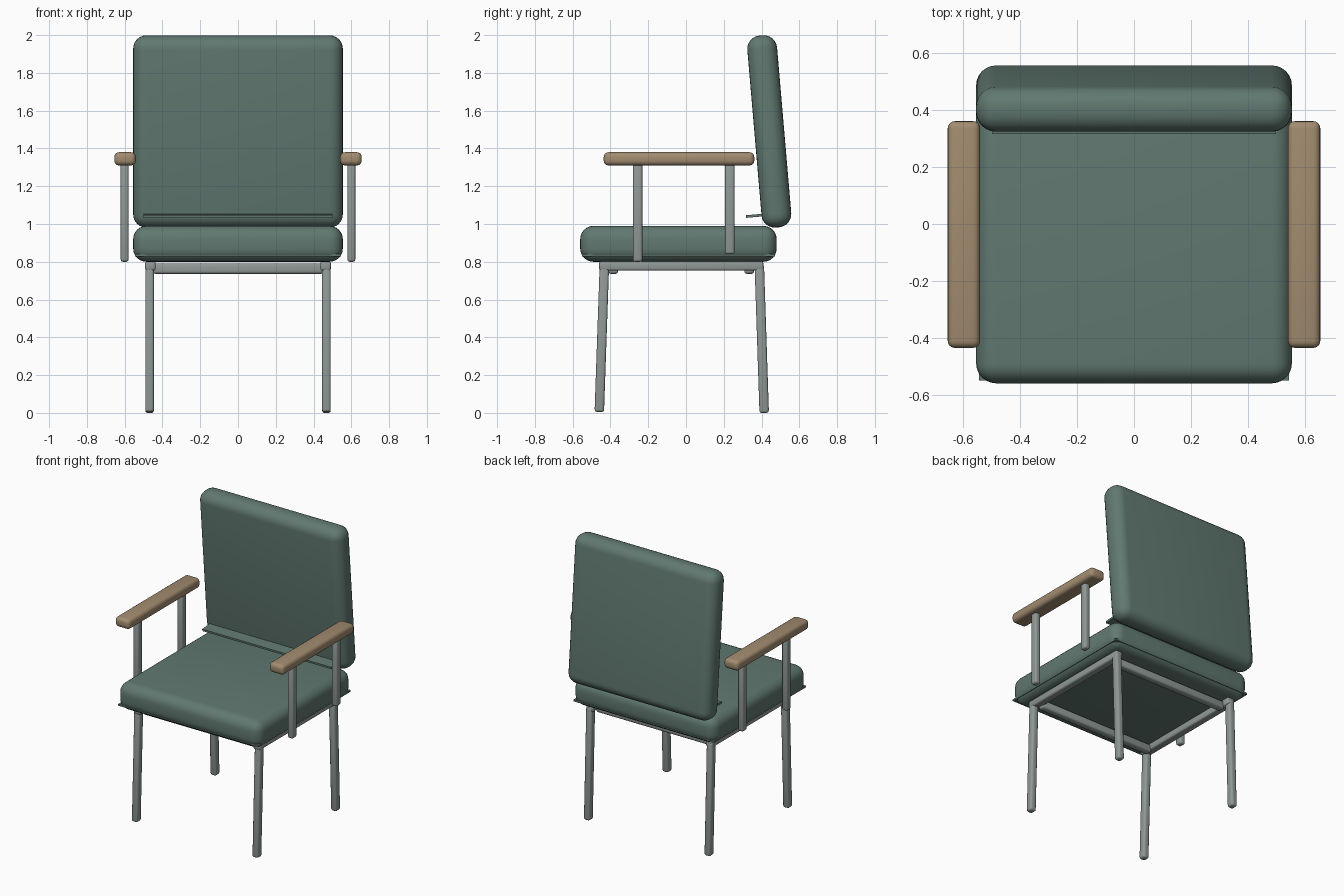
import bpy, math
from mathutils import Vector

if "Cube" in bpy.data.objects:
    bpy.data.objects.remove(bpy.data.objects["Cube"])


def material(name, rgb):
    m = bpy.data.materials.new(name)
    m.diffuse_color = (*rgb, 1)
    m.use_nodes = True
    m.node_tree.nodes["Principled BSDF"].inputs["Base Color"].default_value = m.diffuse_color
    return m


GREEN = material("green_fabric", (0.12, 0.19, 0.165))
WOOD = material("wood", (0.36, 0.26, 0.16))
METAL = material("metal", (0.28, 0.32, 0.31))


def box(name, centre, size, mat, bevel=0.0, segments=4, rot=(0, 0, 0)):
    """Rounded box with smooth shading."""
    bpy.ops.mesh.primitive_cube_add(size=1, location=centre, rotation=rot)
    ob = bpy.context.object
    ob.name = name
    ob.scale = size
    bpy.ops.object.transform_apply(location=False, rotation=False, scale=True)
    ob.data.materials.append(mat)
    if bevel:
        mod = ob.modifiers.new("round", 'BEVEL')
        mod.width = bevel
        mod.segments = segments
        bpy.ops.object.modifier_apply(modifier=mod.name)
        bpy.ops.object.shade_smooth_by_angle(angle=math.radians(35))
    return ob


def bar(name, a, b, width, depth):
    """Bar with rounded edges between two points."""
    a, b = Vector(a), Vector(b)
    rot = (b - a).to_track_quat('Z', 'Y').to_euler()
    return box(name, (a + b) / 2, (width, depth, (b - a).length),
               METAL, 0.013, 3, rot)


# cushions
box("seat", (0, -0.04, 0.895), (1.11, 1.04, 0.19), GREEN, 0.07, 6)
tilt = math.radians(4.9)
box("backrest", (0, 0.441, 1.49), (1.11, 0.158, 1.02), GREEN, 0.07, 6, (tilt, 0, 0))

# thin square-cornered seams
box("seat_seam", (0, -0.04, 0.834), (1.09, 1.02, 0.012), GREEN)
box("backrest_flap", (0, 0.37, 1.044), (1.0, 0.105, 0.014), GREEN,
    rot=(math.radians(4.9), 0, 0))

# parts repeated on both sides
for side, s in (("left", -1), ("right", 1)):
    box(f"{side}_armrest", (s * 0.598, -0.037, 1.345), (0.114, 0.797, 0.07), WOOD, 0.025, 4)
    bar(f"{side}_front_arm_post", (s * 0.6, -0.256, 0.80), (s * 0.6, -0.256, 1.33), 0.042, 0.05)
    bar(f"{side}_rear_arm_post", (s * 0.6, 0.232, 0.84), (s * 0.6, 0.232, 1.33), 0.042, 0.05)
    box(f"{side}_side_rail", (s * 0.464, -0.025, 0.778), (0.056, 0.87, 0.05), METAL, 0.012, 3)
    bar(f"{side}_front_leg", (s * 0.468, -0.459, 0.005), (s * 0.468, -0.432, 0.785), 0.046, 0.05)
    bar(f"{side}_rear_leg", (s * 0.468, 0.414, 0.0), (s * 0.468, 0.388, 0.785), 0.046, 0.05)

# cross rails under the seat
for name, y in (("front_rail", -0.385), ("rear_rail", 0.335)):
    box(name, (0, y, 0.764), (0.90, 0.052, 0.056), METAL, 0.014, 3)
